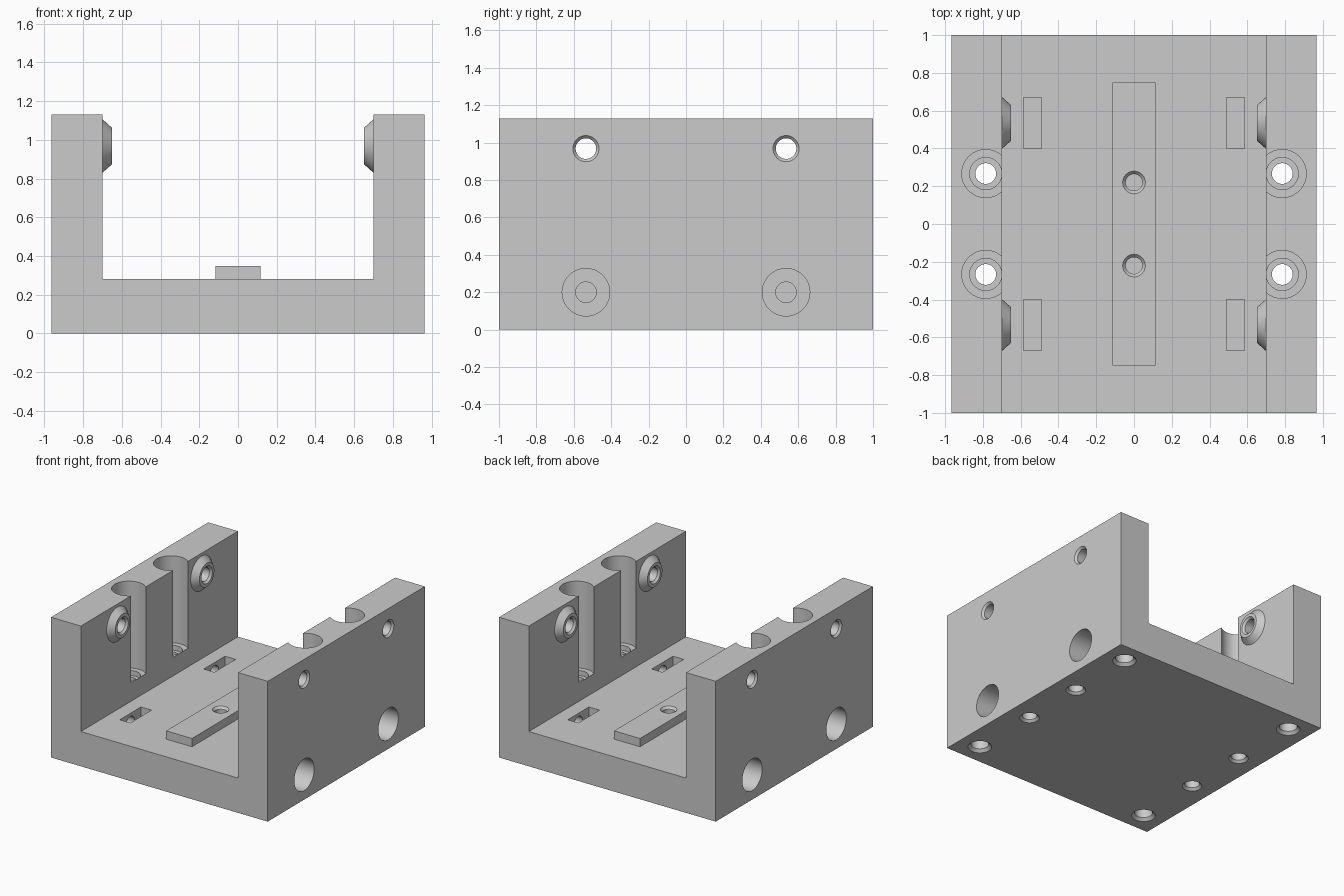
import bpy, bmesh, math
from mathutils import Vector, Matrix

if "Cube" in bpy.data.objects:
    bpy.data.objects.remove(bpy.data.objects["Cube"], do_unlink=True)

grey = bpy.data.materials.new("plain grey")
grey.use_nodes = True
grey.diffuse_color = (0.6, 0.6, 0.6, 1)
grey.node_tree.nodes["Principled BSDF"].inputs["Base Color"].default_value = (0.6, 0.6, 0.6, 1)


def make_object(name, bm):
    bmesh.ops.recalc_face_normals(bm, faces=bm.faces)
    mesh = bpy.data.meshes.new(name)
    bm.to_mesh(mesh)
    bm.free()
    mesh.materials.append(grey)
    obj = bpy.data.objects.new(name, mesh)
    bpy.context.collection.objects.link(obj)
    return obj


def box(name, lo, hi):
    lo, hi = Vector(lo), Vector(hi)
    bm = bmesh.new()
    bmesh.ops.create_cube(bm, size=1, matrix=Matrix.Translation((lo + hi) / 2)
                          @ Matrix.Diagonal((*(hi - lo), 1)))
    return make_object(name, bm)


def turned(name, origin, axis, profile, sides=48):
    """Solid of revolution; profile holds (distance along axis, radius)."""
    bm = bmesh.new()
    rings = []
    for d, r in profile:
        rings.append([bm.verts.new((r * math.cos(t), r * math.sin(t), d))
                      for t in (math.tau * i / sides for i in range(sides))])
    for a, b in zip(rings, rings[1:]):
        for i in range(sides):
            j = (i + 1) % sides
            bm.faces.new((a[i], a[j], b[j], b[i]))
    bm.faces.new(rings[0])
    bm.faces.new(rings[-1])
    turn = Vector(axis).to_track_quat('Z', 'Y').to_matrix().to_4x4()
    bm.transform(Matrix.Translation(origin) @ turn)
    return make_object(name, bm)


def combine(target, tool, operation):
    mod = target.modifiers.new("combine", 'BOOLEAN')
    mod.operation, mod.solver, mod.object = operation, 'EXACT', tool
    bpy.context.view_layer.objects.active = target
    bpy.ops.object.modifier_apply(modifier=mod.name)
    bpy.data.objects.remove(tool, do_unlink=True)


W, WALL, FLOOR, TOP = 0.965, 0.70, 0.28, 1.13

# U-shaped channel extruded along y
bm = bmesh.new()
half = [(W, 0), (W, TOP), (WALL, TOP), (WALL, FLOOR)]
outline = half + [(-x, z) for x, z in reversed(half)]
face = bm.faces.new([bm.verts.new((x, -1, z)) for x, z in outline])
ext = bmesh.ops.extrude_face_region(bm, geom=[face])
bmesh.ops.translate(bm, vec=(0, 2, 0),
                    verts=[v for v in ext["geom"] if isinstance(v, bmesh.types.BMVert)])
bracket = make_object("channel_bracket", bm)

# raised centre rail
combine(bracket, box("rail", (-0.115, -0.75, 0.2), (0.115, 0.75, 0.347)), 'UNION')

for sy in (-1, 1):
    # blind tapped holes in the rail
    combine(bracket, turned("rail_hole", (0, sy * 0.22, 0.347), (0, 0, -1),
            [(-0.02, 0.06), (0.0, 0.06), (0.018, 0.044), (0.24, 0.044)]), 'DIFFERENCE')
    for sx in (-1, 1):
        inward = (-sx, 0, 0)
        # tapered boss on the inner wall, with a chamfered hole through the wall
        combine(bracket, turned("boss", (sx * WALL, sy * 0.535, 0.968), inward,
                [(-0.1, 0.138), (0, 0.138), (0.048, 0.095)]), 'UNION')
        combine(bracket, turned("wall_hole", (sx * W, sy * 0.535, 0.968), inward,
                [(-0.02, 0.07), (0, 0.07), (0.016, 0.055), (0.297, 0.055),
                 (0.313, 0.07), (0.34, 0.07)]), 'DIFFERENCE')
        # counterbored side bolt hole, reaching the nut slot in the floor
        combine(bracket, turned("side_bolt_hole", (sx * W, sy * 0.535, 0.2), inward,
                [(-0.02, 0.127), (0.235, 0.127), (0.235, 0.055), (0.55, 0.055)]),
                'DIFFERENCE')
        xs = sorted((sx * 0.49, sx * 0.585))
        ys = sorted((sy * 0.4, sy * 0.67))
        combine(bracket, box("nut_slot", (xs[0], ys[0], 0.07), (xs[1], ys[1], 0.4)),
                'DIFFERENCE')
        # vertical bolt hole with a deep counterbore that breaks through the wall
        combine(bracket, turned("vertical_bolt_hole", (sx * 0.785, sy * 0.267, 0), (0, 0, 1),
                [(-0.02, 0.073), (0, 0.073), (0.018, 0.055), (0.39, 0.055), (0.39, 0.085),
                 (0.43, 0.085), (0.43, 0.127), (1.2, 0.127)]), 'DIFFERENCE')
        # blind chamfered holes under the corners
        combine(bracket, turned("corner_hole", (sx * 0.79, sy * 0.832, 0), (0, 0, 1),
                [(-0.02, 0.088), (0, 0.088), (0.022, 0.066), (0.4, 0.066)]), 'DIFFERENCE')

bpy.ops.object.select_all(action='DESELECT')
bracket.select_set(True)
bpy.context.view_layer.objects.active = bracket
bpy.ops.object.shade_smooth_by_angle(angle=math.radians(30))
